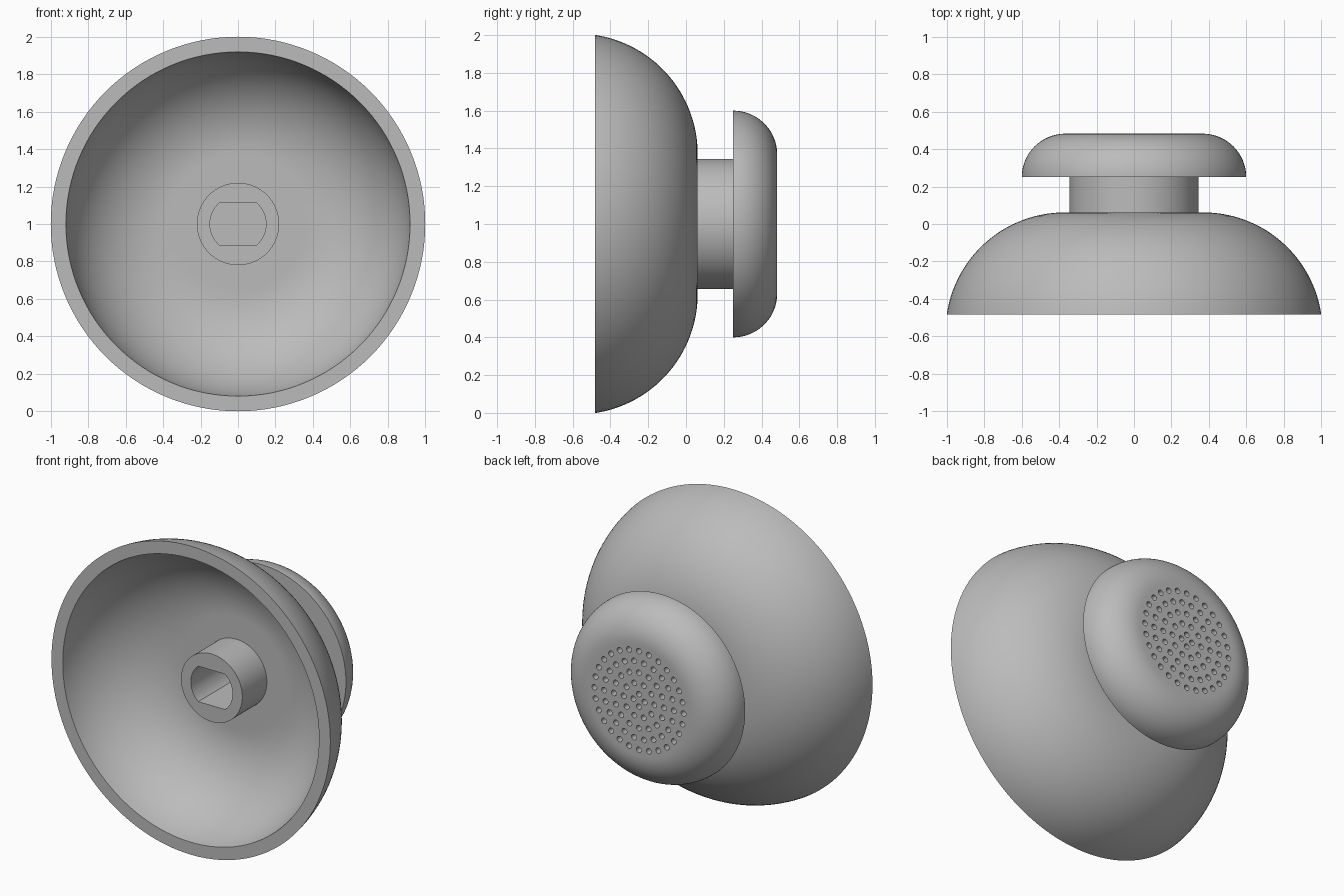
import bpy, bmesh
from math import sin, cos, pi, asin, radians
from mathutils import Vector, Matrix

if "Cube" in bpy.data.objects:
    bpy.data.objects.remove(bpy.data.objects["Cube"])

AXIS_Z = 1.0

grey = bpy.data.materials.new("plain grey")
grey.use_nodes = True
COLOUR = (0.5, 0.5, 0.5, 1)
grey.diffuse_color = COLOUR
grey.node_tree.nodes["Principled BSDF"].inputs["Base Color"].default_value = COLOUR


def arc(cr, cy, radius, start, end, steps):
    """Points (r, y) on an arc; angle 0 points outward, 90 degrees points back."""
    angles = [start + (end - start) * i / steps for i in range(steps + 1)]
    return [(cr + radius * cos(a), cy + radius * sin(a)) for a in angles]


def finish(bm, name):
    bmesh.ops.recalc_face_normals(bm, faces=bm.faces)
    mesh = bpy.data.meshes.new(name)
    bm.to_mesh(mesh)
    bm.free()
    mesh.materials.append(grey)
    obj = bpy.data.objects.new(name, mesh)
    bpy.context.collection.objects.link(obj)
    return obj


def lathe(name, profile, steps=128):
    """Turn an (r, y) profile around the front-to-back axis."""
    bm = bmesh.new()
    verts = [bm.verts.new((r, y, AXIS_Z)) for r, y in profile]
    edges = [bm.edges.new(pair) for pair in zip(verts, verts[1:])]
    bmesh.ops.spin(bm, geom=verts + edges, cent=(0, 0, AXIS_Z), axis=(0, 1, 0),
                   angle=2 * pi, steps=steps, use_merge=False)
    bmesh.ops.remove_doubles(bm, verts=bm.verts, dist=1e-5)
    return finish(bm, name)


def prism(bm, outline, y0, y1):
    """Extrude an (x, z) outline along y."""
    face = bm.faces.new([bm.verts.new((x, y0, z)) for x, z in outline])
    new = bmesh.ops.extrude_face_region(bm, geom=[face])["geom"]
    moved = [v for v in new if isinstance(v, bmesh.types.BMVert)]
    bmesh.ops.translate(bm, verts=moved, vec=(0, y1 - y0, 0))


def activate(obj):
    bpy.ops.object.select_all(action='DESELECT')
    obj.select_set(True)
    bpy.context.view_layer.objects.active = obj


def cut(obj, cutter):
    activate(obj)
    mod = obj.modifiers.new("cut", 'BOOLEAN')
    mod.operation, mod.solver, mod.object = 'DIFFERENCE', 'EXACT', cutter
    bpy.ops.object.modifier_apply(modifier=mod.name)


# Hollow cup: concentric outer and inner arcs, open to the front
FRONT, FLAT_R, CUP_R, WALL = -0.483, 0.37, 0.638, 0.08
cup_y = 0.062 - CUP_R
inner_r = CUP_R - WALL
outer = arc(FLAT_R, cup_y, CUP_R, pi / 2, asin((FRONT - cup_y) / CUP_R), 28)
inner = arc(FLAT_R, cup_y, inner_r, asin((FRONT - cup_y) / inner_r), pi / 2, 28)
floor_y = cup_y + inner_r
cup = lathe("cup", [(0, 0.062), (FLAT_R - 0.01, 0.062)] + outer + inner
            + [(FLAT_R - 0.01, floor_y), (0, floor_y)])

# Socket boss on the cup floor
boss = lathe("socket_boss", [(0, -0.27), (0.22, -0.27), (0.22, 0.02), (0, 0.02)])

# Neck between cup and cap
neck = lathe("neck", [(0, 0.03), (0.345, 0.03), (0.345, 0.3), (0, 0.3)])

# Rounded cap at the back
BACK, CAP_R, FILLET = 0.483, 0.6, 0.233
cap = lathe("cap", [(0, 0.25), (CAP_R, 0.25)]
            + arc(CAP_R - FILLET, 0.25, FILLET, 0, pi / 2, 20)
            + [(CAP_R - FILLET - 0.01, BACK), (0, BACK)])

# Round shaft socket with flats above and below
bm = bmesh.new()
half = asin(0.115 / 0.15)
side = [-half + 2 * half * i / 16 for i in range(17)]
outline = [(0.15 * cos(a), AXIS_Z + 0.15 * sin(a)) for a in side + [a + pi for a in side]]
prism(bm, outline, -0.4, 0.15)
socket_cutter = finish(bm, "socket_cutter")
for part in (boss, cup, neck):
    cut(part, socket_cutter)

# Rings of small holes in the cap
bm = bmesh.new()
for ring in range(5):
    count, radius = 4 + 6 * ring, 0.04 + 0.07 * ring
    for i in range(count):
        a = 2 * pi * i / count
        cx, cz = radius * cos(a), AXIS_Z + radius * sin(a)
        hole = [2 * pi * k / 16 for k in range(16)]
        prism(bm, [(cx + 0.018 * cos(h), cz + 0.018 * sin(h)) for h in hole],
              BACK - 0.04, BACK + 0.05)
hole_cutter = finish(bm, "hole_cutter")
cut(cap, hole_cutter)

for helper in (socket_cutter, hole_cutter):
    bpy.data.objects.remove(helper)

for part in (cup, boss, neck, cap):
    activate(part)
    bpy.ops.object.shade_smooth_by_angle(angle=radians(30))
